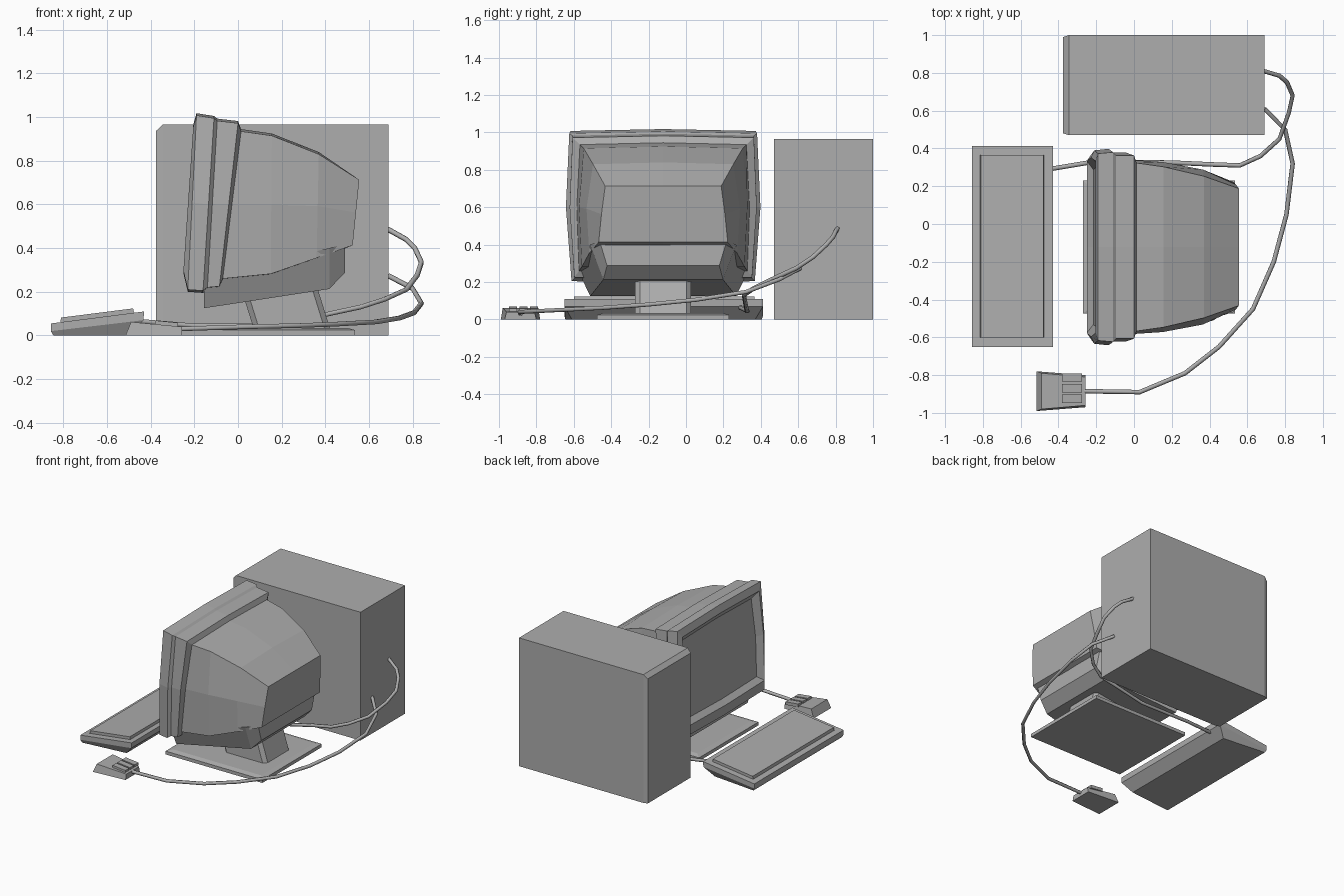
import bpy, bmesh

cube = bpy.data.objects.get("Cube")
if cube:
    bpy.data.objects.remove(cube, do_unlink=True)

grey = bpy.data.materials.new("case_grey")
grey.use_nodes = True
tone = (0.42, 0.42, 0.42, 1)
grey.diffuse_color = tone
grey.node_tree.nodes["Principled BSDF"].inputs["Base Color"].default_value = tone


def loft(name, rings, poke=False):
    """Join matching loops of points into a closed solid."""
    bm = bmesh.new()
    loops = [[bm.verts.new(p) for p in r] for r in rings]
    n = len(loops[0])
    for a, b in zip(loops, loops[1:]):
        for i in range(n):
            j = (i + 1) % n
            bm.faces.new((a[i], a[j], b[j], b[i]))
    caps = [bm.faces.new(loops[0]), bm.faces.new(loops[-1])]
    if poke:
        bmesh.ops.poke(bm, faces=caps)
    bmesh.ops.recalc_face_normals(bm, faces=bm.faces)
    mesh = bpy.data.meshes.new(name)
    bm.to_mesh(mesh)
    bm.free()
    mesh.materials.append(grey)
    ob = bpy.data.objects.new(name, mesh)
    bpy.context.collection.objects.link(ob)
    return ob


def rect(x0, x1, y0, y1, z0, z1):
    """Horizontal rectangle whose height runs from z0 at x0 to z1 at x1."""
    return [(x0, y0, z0), (x1, y0, z1), (x1, y1, z1), (x0, y1, z0)]


def upright(x, y0, y1, z0, z1):
    return [(x, y0, z0), (x, y1, z0), (x, y1, z1), (x, y0, z1)]


# Tower case with a narrow bevelled front
loft("tower_case", [upright(-0.375, 0.48, 0.99, 0, 0.937),
                    upright(-0.345, 0.47, 1.0, 0, 0.965),
                    upright(0.69, 0.47, 1.0, 0, 0.965)])

# Monitor: bulging rings from the screen, through the frame, to the back
CY = -0.122


def ring(tx, tz, bx, bz, top, mid, bot, crown=0.01):
    mx, mz = (tx + bx) / 2, (tz + bz) / 2
    return [(tx, CY - top, tz - crown), (tx, CY, tz), (tx, CY + top, tz - crown),
            (mx, CY + mid, mz),
            (bx, CY + bot, bz + crown), (bx, CY, bz), (bx, CY - bot, bz + crown),
            (mx, CY - mid, mz)]


loft("monitor_housing", [
    ring(-0.17, 0.915, -0.215, 0.32, 0.41, 0.43, 0.41),
    ring(-0.205, 0.965, -0.25, 0.285, 0.455, 0.475, 0.455),
    ring(-0.19, 1.018, -0.23, 0.20, 0.495, 0.512, 0.485),
    ring(-0.11, 1.005, -0.16, 0.195, 0.502, 0.52, 0.49),
    ring(-0.095, 0.993, -0.14, 0.21, 0.485, 0.50, 0.475),
    ring(0.0, 0.982, -0.085, 0.215, 0.485, 0.50, 0.475),
    ring(0.014, 0.945, -0.07, 0.25, 0.445, 0.462, 0.45),
    ring(0.155, 0.925, 0.15, 0.272, 0.425, 0.45, 0.435),
    ring(0.37, 0.84, 0.36, 0.345, 0.375, 0.41, 0.395),
    ring(0.555, 0.713, 0.525, 0.413, 0.31, 0.33, 0.345, 0)], poke=True)


# Tapered underside of the monitor
def skirt(x, z0, z1, low, high):
    return [(x, CY - low, z0), (x, CY + low, z0), (x, CY + high, z1), (x, CY - high, z1)]


loft("monitor_underside", [skirt(-0.155, 0.125, 0.26, 0.39, 0.455),
                           skirt(0.418, 0.213, 0.40, 0.32, 0.39),
                           skirt(0.49, 0.288, 0.42, 0.30, 0.34)])


# Leaning pedestal with cut corners, and its base plate
def cut_rect(x0, x1, z0, z1, hw, c=0.025):
    return [(x0, CY - hw + c, z0), (x0 + c, CY - hw, z0), (x1 - c, CY - hw, z1),
            (x1, CY - hw + c, z1), (x1, CY + hw - c, z1), (x1 - c, CY + hw, z1),
            (x0 + c, CY + hw, z0), (x0, CY + hw - c, z0)]


loft("pedestal", [cut_rect(0.075, 0.425, 0.02, 0.02, 0.15),
                  cut_rect(0.03, 0.36, 0.165, 0.23, 0.15)])
loft("base_plate", [rect(-0.27, 0.535, -0.475, 0.23, 0, 0),
                    rect(-0.27, 0.535, -0.475, 0.23, 0.025, 0.025),
                    rect(-0.23, 0.50, -0.44, 0.195, 0.035, 0.035)])

# Wedge keyboard with a raised key panel
keyboard_low = [(-0.845, -0.645, 0), (-0.5, -0.61, 0), (-0.5, 0.37, 0), (-0.845, 0.405, 0)]
loft("keyboard_body", [keyboard_low,
                       rect(-0.857, -0.433, -0.65, 0.412, 0.02, 0.07),
                       rect(-0.857, -0.43, -0.65, 0.412, 0.055, 0.11)])
loft("key_panel", [rect(-0.815, -0.475, -0.60, 0.365, 0.055, 0.095),
                   rect(-0.81, -0.48, -0.60, 0.365, 0.082, 0.124)])


# Mouse narrowing towards its cable, with three buttons
def mouse_ring(x0, x1, inset, z0, z1):
    return [(x0, -0.99 + inset, z0), (x1, -0.97 + inset, z1),
            (x1, -0.80 - inset, z1), (x0, -0.78 - inset, z0)]


loft("mouse_body", [mouse_ring(-0.515, -0.257, 0, 0, 0),
                    mouse_ring(-0.49, -0.257, 0.01, 0.062, 0.04)])
for i in range(3):
    y = -0.947 + i * 0.056
    loft(f"mouse_button_{i + 1}", [rect(-0.38, -0.275, y, y + 0.044, 0.045, 0.035),
                                   rect(-0.38, -0.275, y, y + 0.044, 0.069, 0.058)])


# Cables
def cable(name, points):
    curve = bpy.data.curves.new(name, "CURVE")
    curve.dimensions = "3D"
    curve.bevel_depth = 0.012
    curve.bevel_resolution = 1
    curve.use_fill_caps = True
    line = curve.splines.new("POLY")
    line.points.add(len(points) - 1)
    for p, co in zip(line.points, points):
        p.co = (*co, 1)
    curve.materials.append(grey)
    bpy.context.collection.objects.link(bpy.data.objects.new(name, curve))


cable("mouse_cable", [(-0.27, -0.885, 0.03), (0.03, -0.89, 0.04), (0.27, -0.79, 0.045),
                      (0.45, -0.65, 0.052), (0.63, -0.45, 0.062), (0.74, -0.2, 0.08),
                      (0.807, 0.05, 0.105), (0.84, 0.32, 0.147), (0.80, 0.5, 0.215),
                      (0.69, 0.61, 0.273)])
cable("keyboard_cable", [(-0.45, 0.29, 0.065), (-0.21, 0.33, 0.045), (0.2, 0.325, 0.045),
                         (0.42, 0.315, 0.1), (0.56, 0.31, 0.13), (0.67, 0.36, 0.165),
                         (0.77, 0.45, 0.21), (0.82, 0.59, 0.275), (0.84, 0.68, 0.335),
                         (0.81, 0.75, 0.4), (0.77, 0.785, 0.44), (0.685, 0.81, 0.487)])
